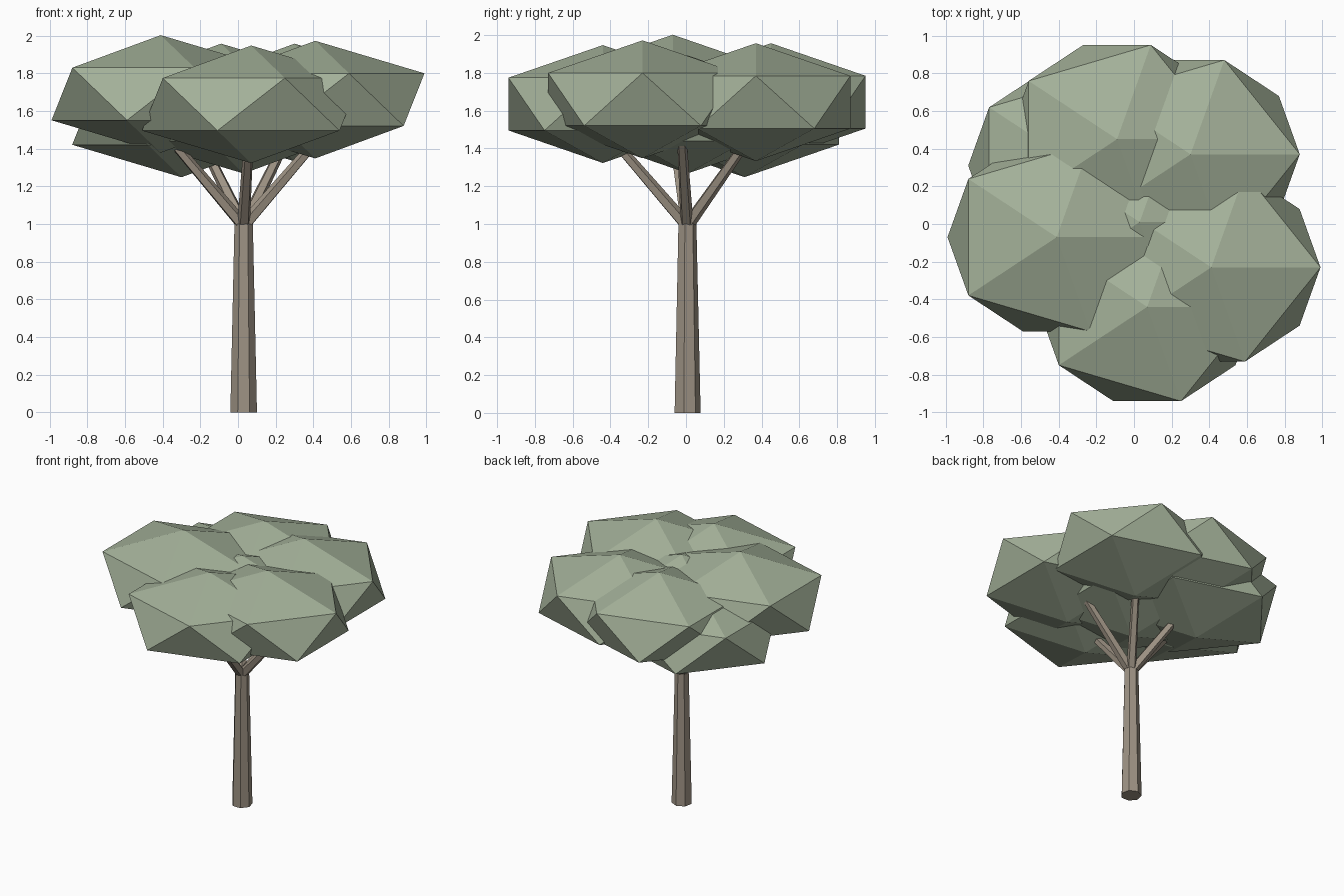
import bpy
from math import radians, cos, sin
from mathutils import Vector

if "Cube" in bpy.data.objects:
    bpy.data.objects.remove(bpy.data.objects["Cube"])


def material(name, rgb):
    m = bpy.data.materials.new(name)
    m.diffuse_color = (*rgb, 1)
    m.use_nodes = True
    m.node_tree.nodes["Principled BSDF"].inputs["Base Color"].default_value = m.diffuse_color
    return m


bark = material("bark", (0.34, 0.29, 0.23))
leaf = material("leaf", (0.37, 0.44, 0.32))


def limb(name, start, end, r1, r2, sides):
    """Tapered low-poly rod between two points."""
    a, b = Vector(start), Vector(end)
    bpy.ops.mesh.primitive_cone_add(vertices=sides, radius1=r1, radius2=r2,
                                    depth=(b - a).length, location=(a + b) / 2)
    ob = bpy.context.object
    ob.rotation_euler = (b - a).to_track_quat('Z', 'Y').to_euler() if (b - a).xy.length > 1e-6 else (0, 0, 0)
    ob.name = name
    ob.data.materials.append(bark)


def leaf_clump(name, centre):
    """Flattened icosahedron of foliage."""
    bpy.ops.mesh.primitive_ico_sphere_add(subdivisions=1, radius=1, location=centre)
    ob = bpy.context.object
    ob.scale = (0.648, 0.588, 0.312)
    ob.name = name
    ob.data.materials.append(leaf)


# Trunk
limb("trunk", (0.03, 0.005, 0), (0.03, 0.005, 1.0), 0.0725, 0.05, 7)

# Branches fanning out of the trunk top
for i, az in enumerate((-86, -4, 55, 125, 190)):
    a = radians(az)
    limb(f"branch_{i + 1}", (0.03, 0.005, 0.99),
         (0.03 + 0.44 * cos(a), 0.005 + 0.44 * sin(a), 1.5), 0.036, 0.025, 5)

# Canopy: a ring of clumps around a central one
clumps = [(0.41, -0.23, 1.66), (-0.41, -0.07, 1.69), (0.07, -0.44, 1.635),
          (0.30, 0.37, 1.645), (-0.09, 0.45, 1.645), (-0.30, 0.31, 1.56),
          (0.03, 0.01, 1.58)]
for i, c in enumerate(clumps):
    leaf_clump(f"leaf_clump_{i + 1}", c)
